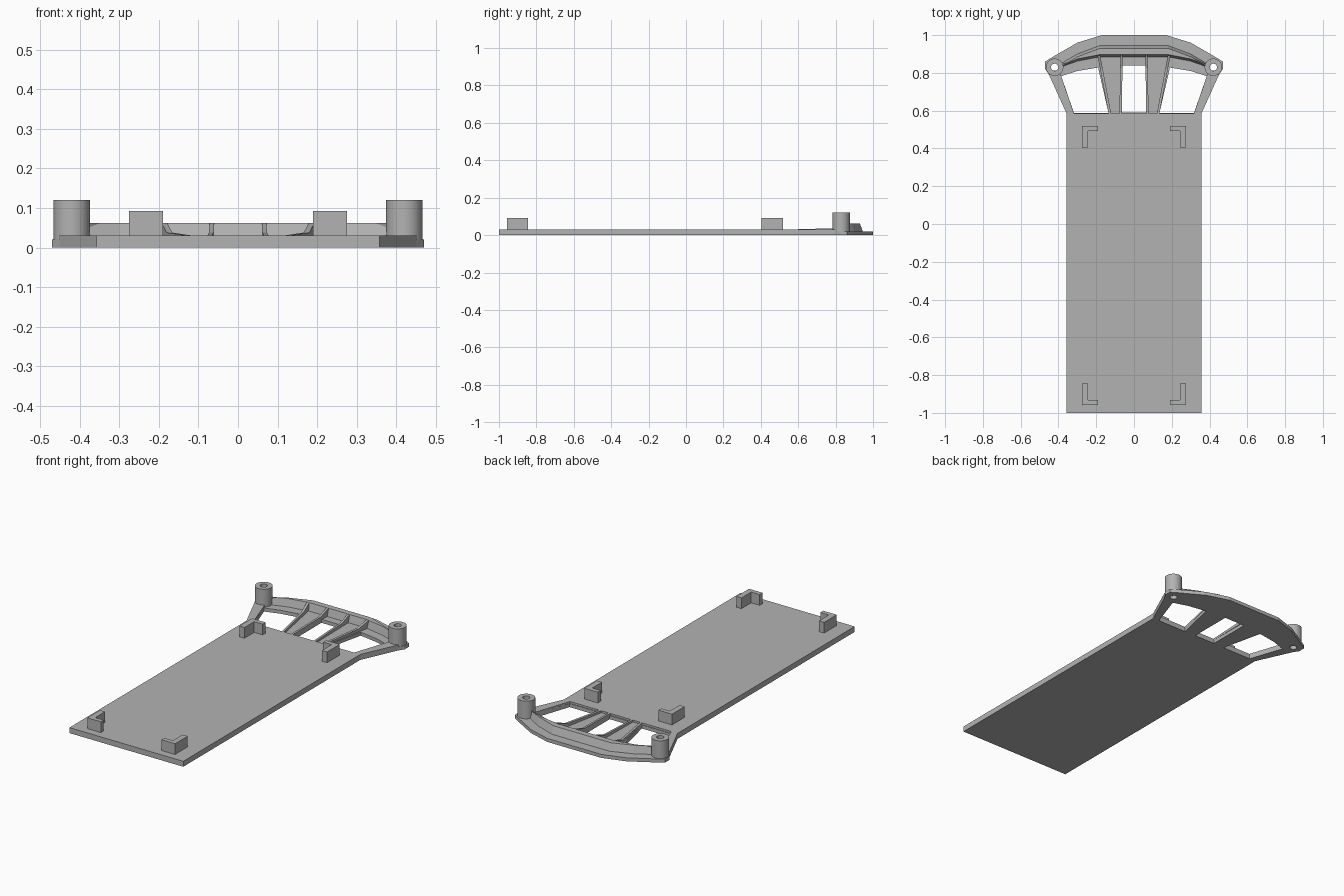
import bpy, bmesh, math

if "Cube" in bpy.data.objects:
    bpy.data.objects.remove(bpy.data.objects["Cube"])

grey = bpy.data.materials.new("plain grey")
grey.use_nodes = True
grey.diffuse_color = (0.45, 0.45, 0.45, 1)
grey.node_tree.nodes["Principled BSDF"].inputs["Base Color"].default_value = grey.diffuse_color

BASE_T, HEAD_T, RIDGE_Z = 0.031, 0.02, 0.062
NECK_Y = 0.585
POST = (0.42, 0.83)


def loft(name, rings, closed=False):
    """Skin equal-length rings of points and cap the ends."""
    bm = bmesh.new()
    rows = [[bm.verts.new(p) for p in ring] for ring in rings]
    n = len(rows[0])
    pairs = list(zip(rows, rows[1:])) + ([(rows[-1], rows[0])] if closed else [])
    for a, b in pairs:
        for i in range(n):
            j = (i + 1) % n
            bm.faces.new((a[i], a[j], b[j], b[i]))
    if not closed:
        bm.faces.new(rows[0])
        bm.faces.new(rows[-1])
    bmesh.ops.recalc_face_normals(bm, faces=bm.faces[:])
    mesh = bpy.data.meshes.new(name)
    bm.to_mesh(mesh)
    bm.free()
    mesh.materials.append(grey)
    obj = bpy.data.objects.new(name, mesh)
    bpy.context.collection.objects.link(obj)
    return obj


def prism(name, outline, z0, z1):
    return loft(name, [[(x, y, z) for x, y in outline] for z in (z0, z1)])


def flip(points, s):
    return [(s * x, y) for x, y in points]


def circle(cx, cy, r, n=32):
    return [(cx + r * math.cos(math.tau * i / n), cy + r * math.sin(math.tau * i / n))
            for i in range(n)]


def cut(obj, cutters):
    for c in cutters:
        c.hide_render = True
        mod = obj.modifiers.new("cut", "BOOLEAN")
        mod.operation, mod.solver, mod.object = "DIFFERENCE", "EXACT", c
    graph = bpy.context.evaluated_depsgraph_get()
    mesh = bpy.data.meshes.new_from_object(obj.evaluated_get(graph))
    obj.modifiers.clear()
    obj.data = mesh
    for c in cutters:
        bpy.data.objects.remove(c)


# Long flat base
prism("base_plate", [(-0.357, -1), (0.357, -1), (0.357, NECK_Y), (-0.357, NECK_Y)], 0, BASE_T)

# Fan-shaped head with three windows and two screw holes
half = [(0.357, NECK_Y), (0.45, 0.79), (0.47, 0.82), (0.47, 0.86),
        (0.43, 0.885), (0.30, 0.96), (0.17, 1.0)]
head = prism("head_plate", half + flip(half[::-1], -1), 0, HEAD_T)
side_window = [(0.135, 0.588), (0.19, 0.828), (0.30, 0.81), (0.385, 0.783), (0.318, 0.588)]
cutters = [prism("window_cutter", [(-0.065, 0.59), (0.065, 0.59), (0.065, 0.84), (-0.065, 0.84)], -0.1, 0.1)]
for s in (-1, 1):
    cutters.append(prism("window_cutter", flip(side_window, s), -0.1, 0.1))
    cutters.append(prism("hole_cutter", circle(s * POST[0], POST[1], 0.019), -0.1, 0.1))
cut(head, cutters)

# Curved ridge: each station is x, inner y, outer y
stations = [(0.385, 0.832, 0.85), (0.30, 0.862, 0.9), (0.18, 0.885, 0.945)]
stations = [(-x, a, b) for x, a, b in stations] + stations[::-1]
loft("curved_ridge", [[(x, a, HEAD_T), (x, a + 0.012, RIDGE_Z), (x, b - 0.015, RIDGE_Z), (x, b, HEAD_T)]
                      for x, a, b in stations])


# Thin rib that rises gently, then steeply into the ridge
def rib(name, start, end, width):
    rings = []
    for t, z in ((0, BASE_T), (0.78, 0.038), (1, RIDGE_Z)):
        x = start[0] + (end[0] - start[0]) * t
        y = start[1] + (end[1] - start[1]) * t
        rings.append([(x, y, HEAD_T), (x + width, y, HEAD_T), (x + width, y, z), (x, y, z)])
    loft(name, rings)


for s, side in ((-1, "right"), (1, "left")):
    rib(side + "_inner_rib", (s * 0.065, NECK_Y), (s * 0.06, 0.895), s * 0.012)
    rib(side + "_outer_rib", (s * 0.135, NECK_Y), (s * 0.193, 0.892), -s * 0.014)

    # Raised side arm from the base to the post
    arm = [(0.318, NECK_Y), (0.357, NECK_Y), (0.45, 0.79), (0.455, 0.81), (0.40, 0.815), (0.385, 0.783)]
    prism(side + "_arm", flip(arm, s), HEAD_T, BASE_T)

    # Hollow screw post
    cx, cy = s * POST[0], POST[1]
    post = loft(side + "_post", [[(x, y, z) for x, y in circle(cx, cy, r)]
                                 for r, z in ((0.046, HEAD_T), (0.046, 0.12), (0.019, 0.12), (0.019, HEAD_T))],
                closed=True)
    bpy.ops.object.select_all(action="DESELECT")
    post.select_set(True)
    bpy.context.view_layer.objects.active = post
    bpy.ops.object.shade_smooth_by_angle()

    # L-shaped corner brackets, near and far
    for end, y, d in (("front", -0.957, 1), ("back", 0.518, -1)):
        shape = [(0.275, y), (0.19, y), (0.19, y + d * 0.026), (0.243, y + d * 0.026),
                 (0.243, y + d * 0.113), (0.275, y + d * 0.113)]
        prism(f"{end}_{side}_bracket", flip(shape, s), BASE_T, 0.092)
